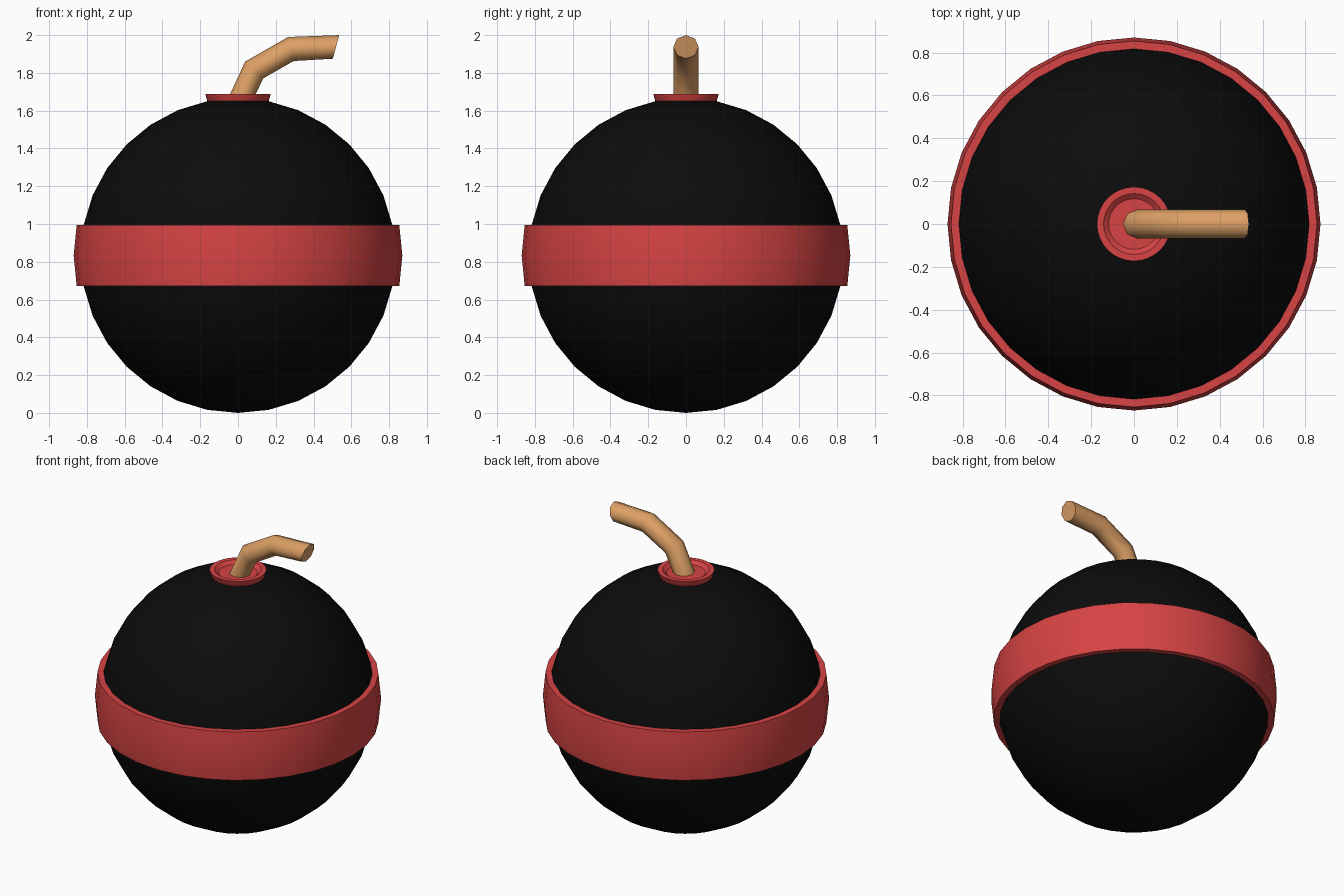
import bpy, bmesh, math

if "Cube" in bpy.data.objects:
    bpy.data.objects.remove(bpy.data.objects["Cube"])

R, SEG = 0.833, 32
STEP = math.radians(11.25)


def material(name, rgb):
    m = bpy.data.materials.new(name)
    m.diffuse_color = (*rgb, 1)
    m.use_nodes = True
    m.node_tree.nodes["Principled BSDF"].inputs["Base Color"].default_value = m.diffuse_color
    return m


black = material("black", (0.0035, 0.0035, 0.0038))
red = material("red", (0.68, 0.057, 0.057))
tan = material("tan", (0.72, 0.35, 0.13))


def finish(bm, name, mat, angle):
    bmesh.ops.remove_doubles(bm, verts=bm.verts, dist=1e-5)
    bmesh.ops.recalc_face_normals(bm, faces=bm.faces)
    me = bpy.data.meshes.new(name)
    bm.to_mesh(me)
    bm.free()
    me.materials.append(mat)
    ob = bpy.data.objects.new(name, me)
    bpy.context.collection.objects.link(ob)
    bpy.ops.object.select_all(action='DESELECT')
    ob.select_set(True)
    bpy.context.view_layer.objects.active = ob
    bpy.ops.object.shade_smooth_by_angle(angle=math.radians(angle))
    return ob


def bridge(bm, rings, closed=False):
    """Skin a list of equal-length vertex rings."""
    pairs = list(zip(rings, rings[1:])) + ([(rings[-1], rings[0])] if closed else [])
    for a, b in pairs:
        n = len(a)
        for i in range(n):
            j = (i + 1) % n
            bm.faces.new((a[i], a[j], b[j], b[i]))


def lathe(name, profile, mat, closed):
    bm = bmesh.new()
    rings = [[bm.verts.new((r * math.cos(2 * math.pi * i / SEG),
                            r * math.sin(2 * math.pi * i / SEG), z))
              for i in range(SEG)] for r, z in profile]
    bridge(bm, rings, closed)
    if not closed:
        bm.faces.new(rings[0])
        bm.faces.new(rings[-1])
    return finish(bm, name, mat, 30)


# Round body
bm = bmesh.new()
bmesh.ops.create_uvsphere(bm, u_segments=SEG, v_segments=16, radius=R)
bmesh.ops.translate(bm, verts=bm.verts, vec=(0, 0, R))
finish(bm, "body", black, 30)

# Raised band around the middle
h, r, t = R * math.sin(STEP), R * math.cos(STEP), 0.037
lathe("band", [(r, R - h), (r + t, R - h), (R + t, R), (r + t, R + h),
               (r, R + h), (R - 0.005, R)], red, True)

# Flared collar with a sunken floor
lathe("collar", [(0.155, 1.640), (0.1625, 1.650), (0.173, 1.688),
                 (0.142, 1.688), (0.118, 1.668), (0.01, 1.669)], red, False)

# Bent fuse: upper and lower edge of each cross-section in the xz plane
sections = [((-0.057, 1.655), (0.077, 1.655)), ((0.038, 1.86), (0.135, 1.772)),
            ((0.265, 1.99), (0.295, 1.863)), ((0.536, 2.0), (0.502, 1.875))]
bm = bmesh.new()
rings = []
for (ux, uz), (lx, lz) in sections:
    ring = []
    for i in range(8):
        a = 2 * math.pi * i / 8
        c = math.cos(a) / 2
        ring.append(bm.verts.new(((ux + lx) / 2 + (ux - lx) * c, 0.067 * math.sin(a),
                                  (uz + lz) / 2 + (uz - lz) * c)))
    rings.append(ring)
bridge(bm, rings)
bm.faces.new(rings[0])
bm.faces.new(rings[-1])
finish(bm, "fuse", tan, 50)
